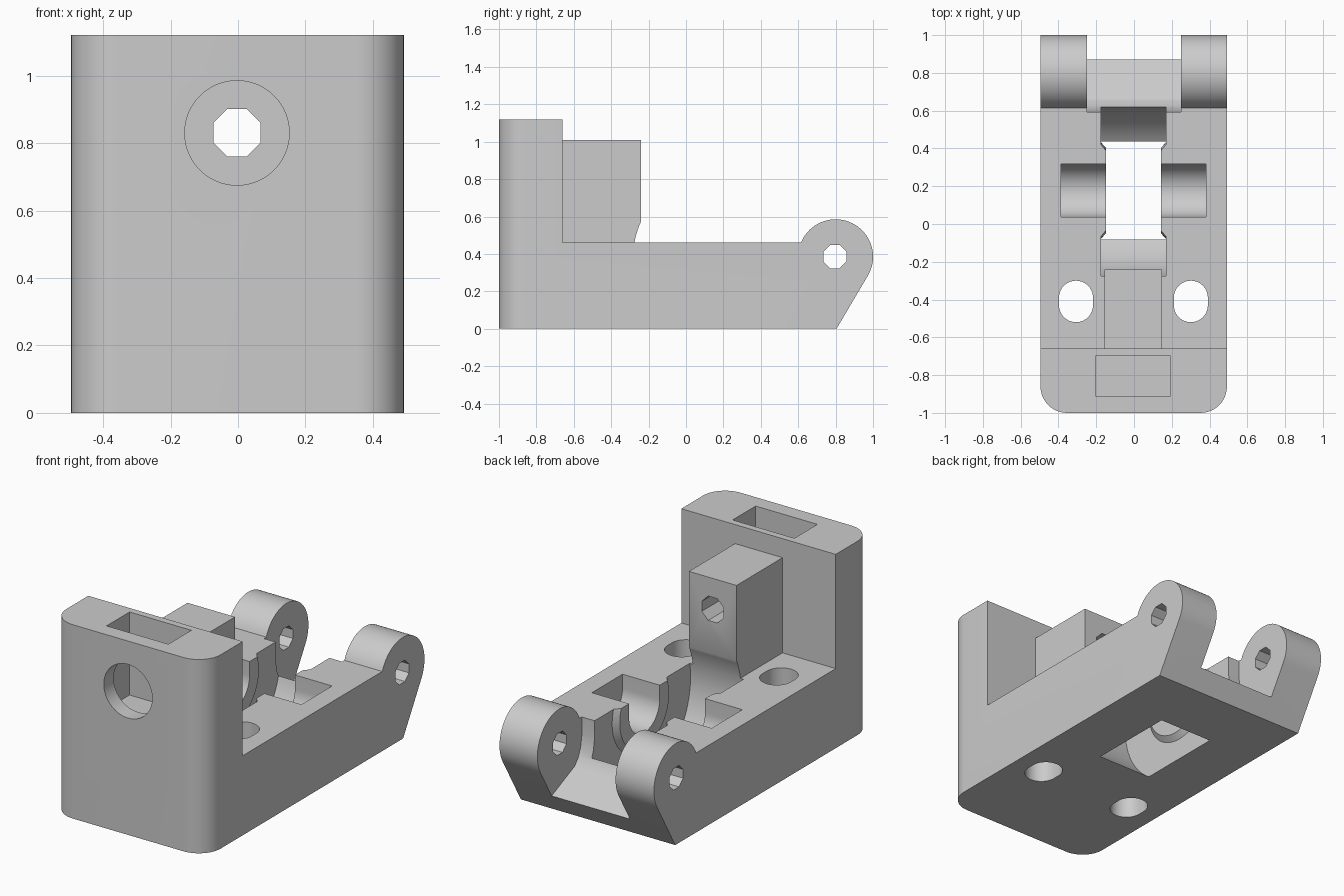
import bpy, bmesh
from math import sin, cos, pi, radians
from mathutils import Vector

cube = bpy.data.objects.get("Cube")
if cube:
    bpy.data.objects.remove(cube, do_unlink=True)

grey = bpy.data.materials.new("plain grey")
grey.use_nodes = True
colour = (0.6, 0.6, 0.6, 1)
grey.diffuse_color = colour
grey.node_tree.nodes["Principled BSDF"].inputs["Base Color"].default_value = colour

CX = -0.003                     # centre line
AXLE_Y, AXLE_Z = 0.177, 0.38    # wheel axle
PIN_Y, PIN_Z = 0.8, 0.385       # hinge pin
BOLT_Z = 0.83                   # bolt through the tower


def arc(u, v, r, start, end, n):
    step = (end - start) / n
    return [(u + r * cos(radians(start + i * step)),
             v + r * sin(radians(start + i * step))) for i in range(n + 1)]


def circle(u, v, r, n=64, turn=0):
    return arc(u, v, r, turn, turn + 360, n)[:-1]


def rect(u0, u1, v0, v1):
    return [(u0, v0), (u1, v0), (u1, v1), (u0, v1)]


def loft(name, axis, sections):
    """Join matching 2D outlines placed along an axis into a closed solid."""
    place = {"x": lambda t, u, v: (t, u, v),
             "y": lambda t, u, v: (u, t, v),
             "z": lambda t, u, v: (u, v, t)}[axis]
    bm = bmesh.new()
    rings = [[bm.verts.new(place(t, u, v)) for u, v in pts] for t, pts in sections]
    for a, b in zip(rings, rings[1:]):
        for i in range(len(a)):
            j = (i + 1) % len(a)
            bm.faces.new((a[i], a[j], b[j], b[i]))
    bm.faces.new(rings[0])
    bm.faces.new(rings[-1])
    bmesh.ops.recalc_face_normals(bm, faces=bm.faces)
    mesh = bpy.data.meshes.new(name)
    bm.to_mesh(mesh)
    bm.free()
    obj = bpy.data.objects.new(name, mesh)
    bpy.context.collection.objects.link(obj)
    return obj


def prism(name, axis, lo, hi, pts):
    return loft(name, axis, [(lo, pts), (hi, pts)])


def combine(target, tool, operation="DIFFERENCE"):
    tool.hide_render = True
    mod = target.modifiers.new(tool.name, "BOOLEAN")
    mod.operation, mod.solver, mod.object = operation, "EXACT", tool
    bpy.context.view_layer.objects.active = target
    bpy.ops.object.modifier_apply(modifier=mod.name)
    bpy.data.objects.remove(tool, do_unlink=True)


# Body: side profile with base, front tower and rounded hinge end
profile = [(-1, 0), (0.805, 0)] + arc(PIN_Y, PIN_Z, 0.2, -31, 158, 40)
profile += [(-0.66, 0.46), (-0.66, 1.12), (-1, 1.12)]
body = prism("hinged_bracket", "x", -0.495, 0.492, profile)
body.data.materials.append(grey)

# Rounded front corners
bm = bmesh.new()
bm.from_mesh(body.data)
corners = [e for e in bm.edges if all(v.co.y < -0.99 for v in e.verts)
           and abs(e.verts[0].co.x - e.verts[1].co.x) < 0.01]
bmesh.ops.bevel(bm, geom=corners, offset=0.14, segments=12, profile=0.5, affect="EDGES")
bm.to_mesh(body.data)
bm.free()

# Bolt block behind the tower
combine(body, prism("bolt_block", "x", CX - 0.152, CX + 0.152,
                    rect(-0.8, -0.24, 0.3, 1.01)), "UNION")

# Gap between the hinge knuckles
combine(body, prism("hinge_gap", "x", -0.25, 0.25,
                    [(0.595, 0.8), (0.593, 0.36), (0.605, 0.29), (0.625, 0.24),
                     (0.66, 0.2), (1.1, 0.01), (1.1, 0.8)]))

# Wheel well, leaving tapered bosses round the axle
well = prism("wheel_well", "x", CX - 0.172, CX + 0.172, circle(AXLE_Y, AXLE_Z, 0.46, 96))
for side in (-1, 1):
    boss = loft("axle_boss", "x", [
        (CX + side * x, circle(AXLE_Y, AXLE_Z, r)) for x, r in ((0.145, 0.225), (0.18, 0.265))])
    combine(well, boss)
combine(body, well)

# Axle slot, open at the top
slot = arc(AXLE_Y, AXLE_Z, 0.14, 180, 360, 32) + [(AXLE_Y + 0.14, 0.56), (AXLE_Y - 0.14, 0.56)]
combine(body, prism("axle_slot", "x", CX - 0.383, CX + 0.383, slot))

# Upright mounting slots
for side in (-1, 1):
    x = CX + side * 0.304
    oval = arc(x, -0.39, 0.09, 0, 180, 20) + arc(x, -0.43, 0.09, 180, 360, 20)
    combine(body, prism("mounting_slot", "z", -0.1, 0.6, oval))

# Nut pocket, round front recess and eight-sided bolt hole
combine(body, prism("nut_pocket", "z", 0.64, 1.3, rect(CX - 0.2, CX + 0.195, -0.91, -0.7)))
combine(body, prism("front_recess", "y", -1.1, -0.85, circle(CX, BOLT_Z, 0.155)))
combine(body, prism("bolt_hole", "y", -0.88, -0.1, circle(CX, BOLT_Z, 0.076, 8, 22.5)))

# Eight-sided hinge pin hole
combine(body, prism("pin_hole", "x", -0.7, 0.7, circle(PIN_Y - 0.004, PIN_Z, 0.067, 8, 22.5)))

for face in body.data.polygons:
    face.material_index = 0
bpy.ops.object.select_all(action="DESELECT")
body.select_set(True)
bpy.context.view_layer.objects.active = body
bpy.ops.object.shade_smooth_by_angle(angle=radians(25))
